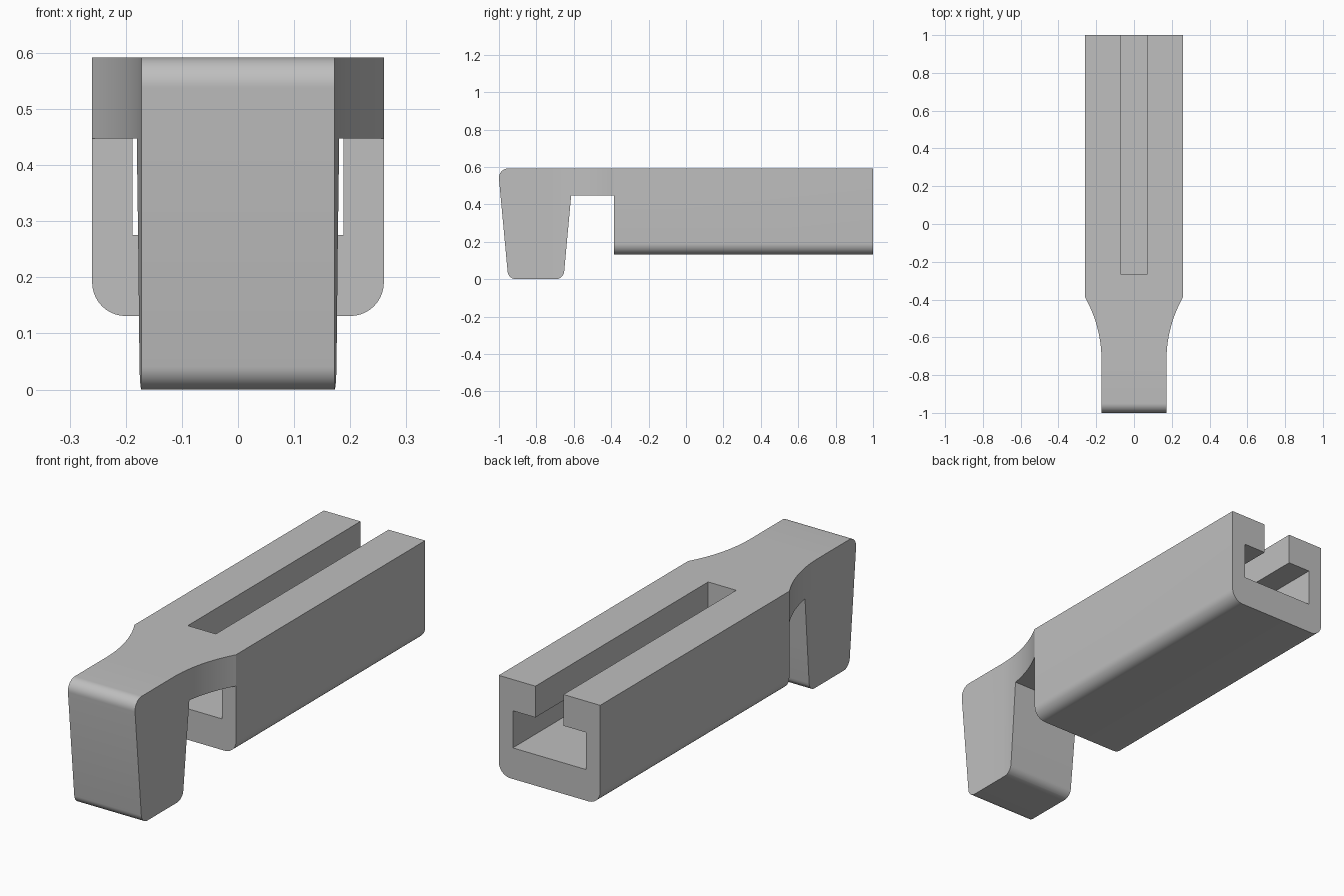
import bpy, bmesh, math
from mathutils import Vector

cube = bpy.data.objects.get("Cube")
if cube:
    bpy.data.objects.remove(cube, do_unlink=True)

grey = bpy.data.materials.new("plain grey")
grey.use_nodes = True
colour = (0.52, 0.52, 0.52, 1)
grey.diffuse_color = colour
grey.node_tree.nodes["Principled BSDF"].inputs["Base Color"].default_value = colour


def rounded(corners, steps=10):
    """Outline from (a, b, radius) corners, with arcs at the rounded ones."""
    out = []
    for i, (a, b, r) in enumerate(corners):
        p = Vector((a, b))
        if not r:
            out.append(p)
            continue
        u = (Vector(corners[i - 1][:2]) - p).normalized()
        v = (Vector(corners[(i + 1) % len(corners)][:2]) - p).normalized()
        half = u.angle(v) / 2
        centre = p + (u + v).normalized() * r / math.sin(half)
        start = p + u * r / math.tan(half) - centre
        end = p + v * r / math.tan(half) - centre
        sweep = start.angle(end)
        for k in range(steps + 1):
            t = k / steps
            out.append(centre + (start * math.sin((1 - t) * sweep)
                                 + end * math.sin(t * sweep)) / math.sin(sweep))
    return out


def prism(name, outline, axis, low, high):
    """Extrude a flat outline along x or z."""
    place = {"x": lambda p, d: (d, p[0], p[1]),
             "z": lambda p, d: (p[0], p[1], d)}[axis]
    bm = bmesh.new()
    face = bm.faces.new([bm.verts.new(place(p, low)) for p in outline])
    top = bmesh.ops.extrude_face_region(bm, geom=[face])["geom"]
    shift = Vector(place((0, 0), high - low))
    bmesh.ops.translate(bm, vec=shift,
                        verts=[g for g in top if isinstance(g, bmesh.types.BMVert)])
    bmesh.ops.recalc_face_normals(bm, faces=bm.faces)
    mesh = bpy.data.meshes.new(name)
    bm.to_mesh(mesh)
    bm.free()
    mesh.materials.append(grey)
    obj = bpy.data.objects.new(name, mesh)
    bpy.context.collection.objects.link(obj)
    return obj


def box(name, x, y0, y1, z0, z1):
    return prism(name, [(-x, y0), (x, y0), (x, y1), (-x, y1)], "z", z0, z1)


# Clip body: side outline with hook, neck and long rail
WIDE, NARROW, UNDER, TOP, BASE = 0.26, 0.172, 0.447, 0.592, 0.131
FRONT = -0.385
side = rounded([(-1.005, TOP, 0.05), (-0.95, 0, 0.045), (-0.655, 0, 0.045),
                (-0.614, UNDER, 0), (FRONT, UNDER, 0), (FRONT, BASE, 0),
                (1, BASE, 0), (1, TOP, 0)])
clip = prism("hooked_rail", side, "x", -WIDE, WIDE)

# Round the long lower edges of the rail
bm = bmesh.new()
bm.from_mesh(clip.data)
edges = [e for e in bm.edges
         if all(abs(v.co.z - BASE) < 1e-4 for v in e.verts)
         and abs(e.verts[0].co.y - e.verts[1].co.y) > 1]
bmesh.ops.bevel(bm, geom=edges, offset=0.06, segments=10, profile=0.5, affect="EDGES")
bm.to_mesh(clip.data)
bm.free()

# Cutters: curved neck sides, inner channel and top slot
cutters = []
dx, dy = WIDE + 0.001 - NARROW, 0.335
radius = (dx * dx + dy * dy) / (2 * dx)
sweep = math.asin(dy / radius)
for sign, label in ((1, "left"), (-1, "right")):
    arc = [(NARROW + radius * (1 - math.cos(sweep * k / 16)),
            FRONT - dy + radius * math.sin(sweep * k / 16)) for k in range(17)]
    plan = [(0.4, -1.2), (NARROW, -1.2)] + arc + [(0.4, -0.25)]
    cutters.append(prism(label + "_neck_cutter", [(sign * x, y) for x, y in plan],
                         "z", -0.1, 0.7))
cutters.append(box("channel_cutter", 0.188, FRONT - 0.1, 1.1, 0.275, UNDER))
cutters.append(box("slot_cutter", 0.072, -0.265, 1.2, 0.36, 0.7))

for cutter in cutters:
    cutter.hide_render = True
    cutter.hide_set(True)
    mod = clip.modifiers.new(cutter.name, "BOOLEAN")
    mod.operation = "DIFFERENCE"
    mod.solver = "EXACT"
    mod.object = cutter

# Apply the cuts and smooth the rounded parts
bpy.context.view_layer.objects.active = clip
clip.select_set(True)
for mod in list(clip.modifiers):
    bpy.ops.object.modifier_apply(modifier=mod.name)
for cutter in cutters:
    bpy.data.objects.remove(cutter, do_unlink=True)
bpy.ops.object.shade_smooth_by_angle(angle=math.radians(25))
